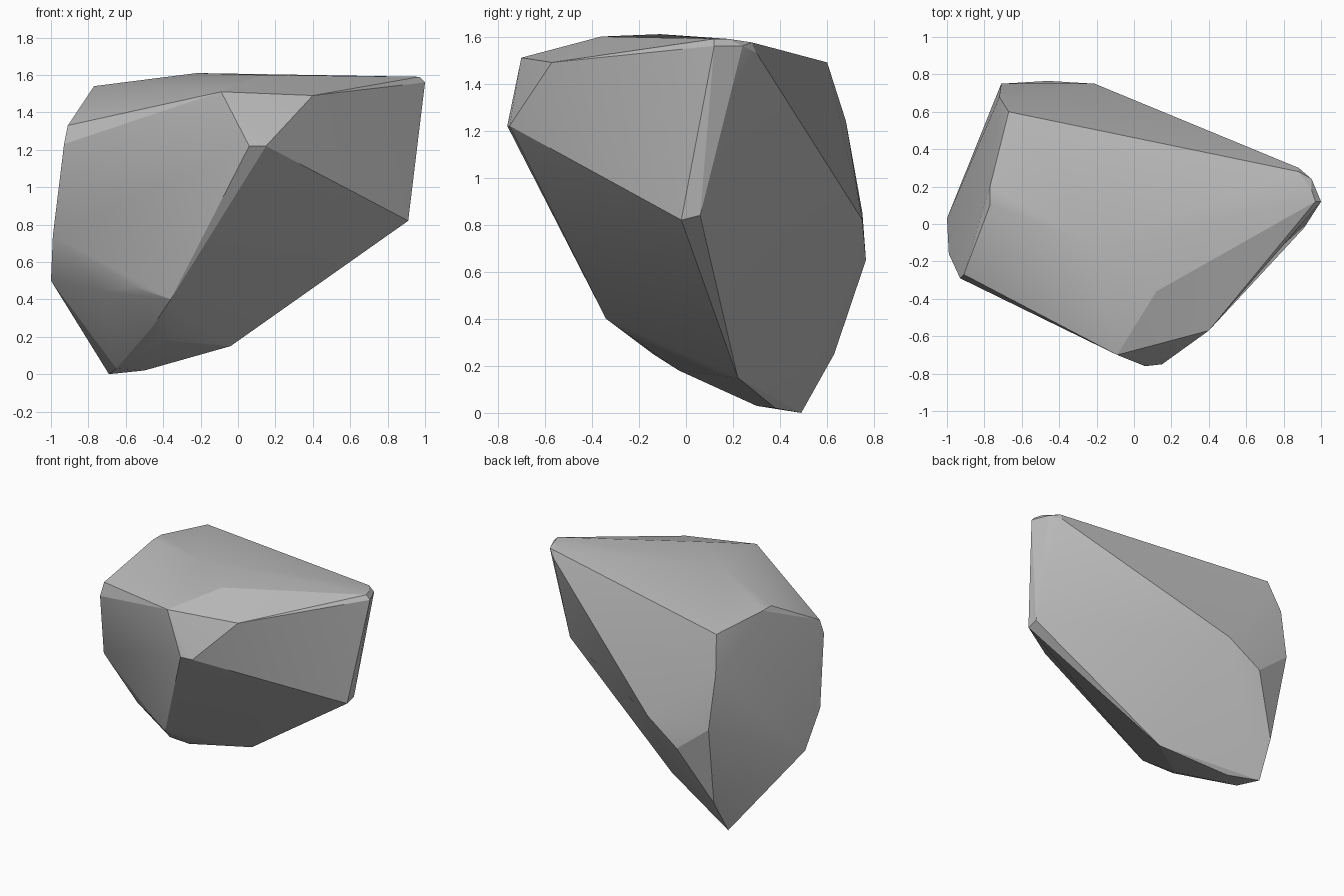
import bpy, bmesh, math

# Corner points of the boulder, grouped from the top down
crown = [(-0.22, -0.11, 1.61), (0.12, -0.36, 1.60), (-0.77, 0.10, 1.54),
         (-0.77, 0.20, 1.54), (-0.67, 0.60, 1.49), (-0.09, -0.70, 1.51),
         (0.40, -0.57, 1.49)]
right_tip = [(0.97, 0.12, 1.59), (0.95, 0.18, 1.59), (0.88, 0.28, 1.575),
             (1.00, 0.12, 1.56), (0.95, 0.24, 1.56), (0.88, 0.30, 1.53)]
front_nose = [(0.06, -0.76, 1.22), (0.15, -0.75, 1.22)]
left_side = [(-0.91, -0.27, 1.33), (-0.93, -0.29, 1.23), (-0.99, -0.16, 0.74),
             (-1.00, 0.03, 0.50)]
back_side = [(-0.72, 0.68, 1.24), (-0.71, 0.75, 0.85), (-0.46, 0.765, 0.65),
             (-0.21, 0.75, 0.82), (-0.67, 0.63, 0.25)]
right_low = [(0.91, -0.02, 0.82), (0.91, 0.06, 0.84)]
underside = [(-0.36, -0.34, 0.40), (-0.56, -0.27, 0.47), (-0.72, -0.15, 0.44),
             (-0.46, -0.14, 0.25), (-0.38, -0.03, 0.18), (-0.04, 0.22, 0.15),
             (-0.50, 0.38, 0.02), (-0.65, 0.30, 0.03), (-0.69, 0.49, 0.0)]

# Wrap the points in a faceted skin
bm = bmesh.new()
for p in crown + right_tip + front_nose + left_side + back_side + right_low + underside:
    bm.verts.new(p)
bmesh.ops.convex_hull(bm, input=bm.verts[:])
loose = [v for v in bm.verts if not v.link_faces]
bmesh.ops.delete(bm, geom=loose, context='VERTS')
bmesh.ops.recalc_face_normals(bm, faces=bm.faces[:])

mesh = bpy.data.meshes.new("boulder")
bm.to_mesh(mesh)
bm.free()
boulder = bpy.data.objects.new("boulder", mesh)
bpy.context.collection.objects.link(boulder)

# Stone colour
stone = bpy.data.materials.new("stone grey")
stone.diffuse_color = (0.5, 0.5, 0.5, 1)
mesh.materials.append(stone)

# Soft small facets, crisp main edges
bpy.context.view_layer.objects.active = boulder
boulder.select_set(True)
bpy.ops.object.shade_smooth_by_angle(angle=math.radians(15))
